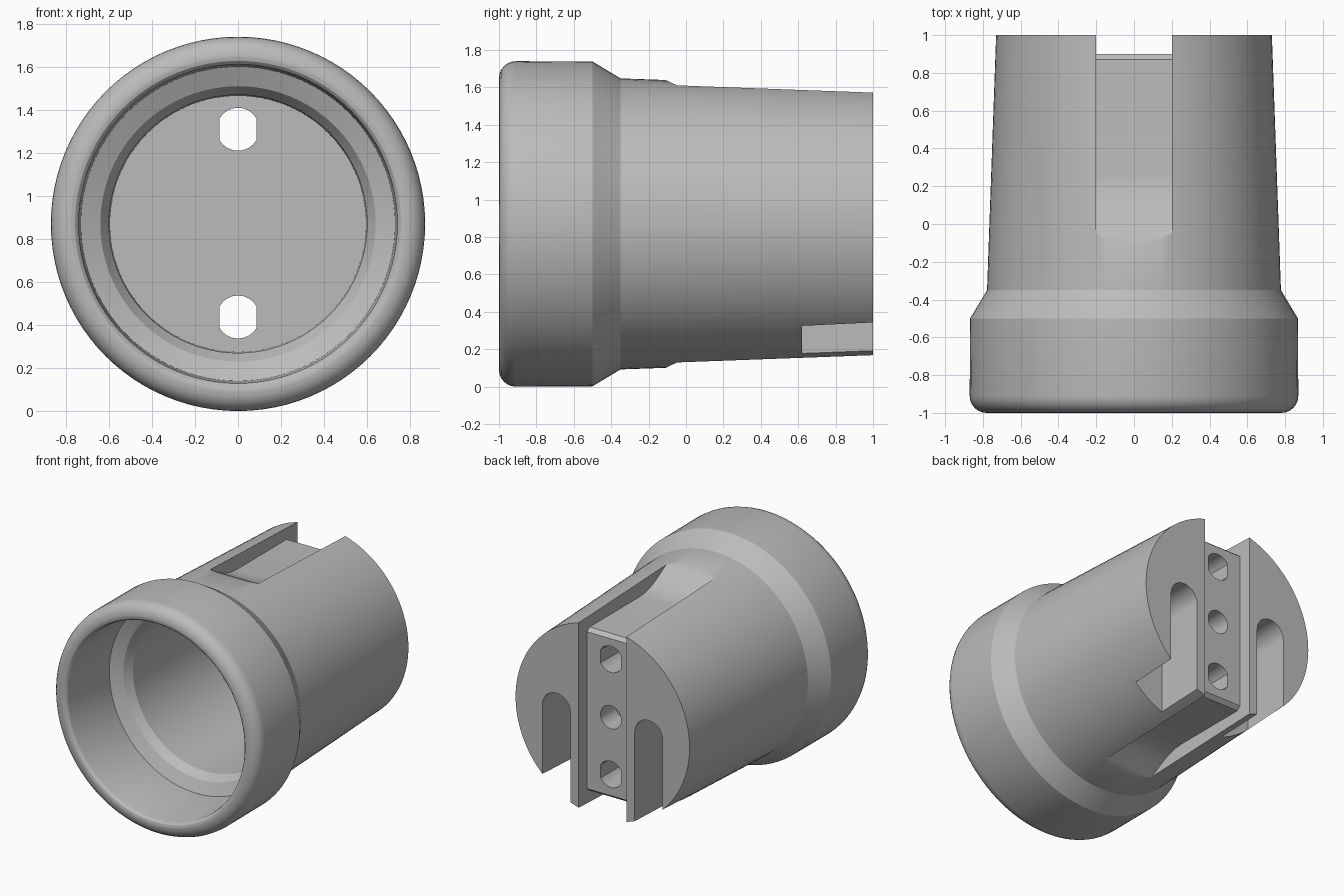
import bpy, bmesh, math

if "Cube" in bpy.data.objects:
    bpy.data.objects.remove(bpy.data.objects["Cube"])

CZ = 0.87  # height of the part's axis

gray = bpy.data.materials.new("plain gray")
gray.diffuse_color = (0.5, 0.5, 0.5, 1)
gray.use_nodes = True
gray.node_tree.nodes["Principled BSDF"].inputs["Base Color"].default_value = gray.diffuse_color


def finish(bm, name):
    bmesh.ops.recalc_face_normals(bm, faces=bm.faces[:])
    me = bpy.data.meshes.new(name)
    bm.to_mesh(me)
    bm.free()
    ob = bpy.data.objects.new(name, me)
    bpy.context.collection.objects.link(ob)
    me.materials.append(gray)
    return ob


def lathe(name, profile, steps):
    """Spin (radius, y) points about the y-parallel axis at height CZ."""
    bm = bmesh.new()
    vs = [bm.verts.new((r, y, CZ)) for r, y in profile]
    es = [bm.edges.new(p) for p in zip(vs, vs[1:])]
    bmesh.ops.spin(bm, geom=vs + es, cent=(0, 0, CZ), axis=(0, 1, 0),
                   angle=2 * math.pi, steps=steps)
    bmesh.ops.remove_doubles(bm, verts=bm.verts[:], dist=1e-4)
    return finish(bm, name)


def prism(name, pts, axis, a, b):
    """Extrude a polygon along x (points are y,z) or along y (points are x,z)."""
    bm = bmesh.new()
    place = (lambda p, t: (t, p[0], p[1])) if axis == 'x' else (lambda p, t: (p[0], t, p[1]))
    lo = [bm.verts.new(place(p, a)) for p in pts]
    hi = [bm.verts.new(place(p, b)) for p in pts]
    bm.faces.new(lo)
    bm.faces.new(hi[::-1])
    n = len(pts)
    for i in range(n):
        j = (i + 1) % n
        bm.faces.new((lo[i], lo[j], hi[j], hi[i]))
    return finish(bm, name)


def arc(cx, cy, r, a0, a1, n):
    return [(cx + r * math.cos(math.radians(a0 + (a1 - a0) * i / n)),
             cy + r * math.sin(math.radians(a0 + (a1 - a0) * i / n))) for i in range(n + 1)]


# socket shell: closed back, taper, thick front collar, stepped hollow
profile = [(0, 1), (0.73, 1), (0.778, -0.35), (0.868, -0.5)]
profile += arc(0.78, -0.91, 0.09, 0, -90, 6)
profile += arc(0.775, -0.965, 0.035, -90, -180, 3)
profile += [(0.73, -0.5), (0.64, -0.46), (0.60, -0.40), (0.595, 0.5), (0, 0.5)]
shell = lathe("socket_shell", profile, 96)

cutters = []

# rear channel joined to the top and bottom grooves, each with a ramped end
ramp = [(-0.21, 1.69), (-0.11, 1.64), (-0.05, 1.612), (0.05, 1.555), (0.12, 1.52),
        (0.19, 1.498), (0.27, 1.49), (0.87, 1.49), (0.9, 1.465)]
mirrored = [(y, 2 * CZ - z) for y, z in reversed(ramp)]
outline = ramp + mirrored + [(-0.21, -0.2), (1.1, -0.2), (1.1, 1.95), (-0.21, 1.95)]
cutters.append(prism("channel_cutter", outline, 'x', -0.2, 0.2))

# arched side slots open at the bottom
for s in (-1, 1):
    pts = arc(s * 0.3875, CZ, 0.1175, 0, 180, 14)
    pts += [(s * 0.3875 - 0.1175, -0.1), (s * 0.3875 + 0.1175, -0.1)]
    cutters.append(prism("slot_cutter", pts, 'y', 0.62, 1.1))

# two through holes with flattened sides, and one blind centre hole
for z, r, y0 in ((1.31, 0.1, 0.4), (0.437, 0.1, 0.4), (CZ, 0.088, 0.72)):
    pts = [(max(-0.086, min(0.086, x)), h) for x, h in arc(0, z, r, 0, 345, 23)]
    clean = [p for i, p in enumerate(pts)
             if not (abs(p[0]) == 0.086 and abs(pts[i - 1][0]) == 0.086
                     and abs(pts[(i + 1) % len(pts)][0]) == 0.086)]
    cutters.append(prism("hole_cutter", clean, 'y', y0, 1.0))

# cut the shell and remove the cutters
bpy.context.view_layer.objects.active = shell
for c in cutters:
    m = shell.modifiers.new("cut", 'BOOLEAN')
    m.operation = 'DIFFERENCE'
    m.solver = 'EXACT'
    m.object = c
    bpy.ops.object.modifier_apply(modifier=m.name)
    bpy.data.objects.remove(c, do_unlink=True)

for o in bpy.context.selected_objects:
    o.select_set(False)
shell.select_set(True)
bpy.ops.object.shade_smooth_by_angle(angle=math.radians(25))
